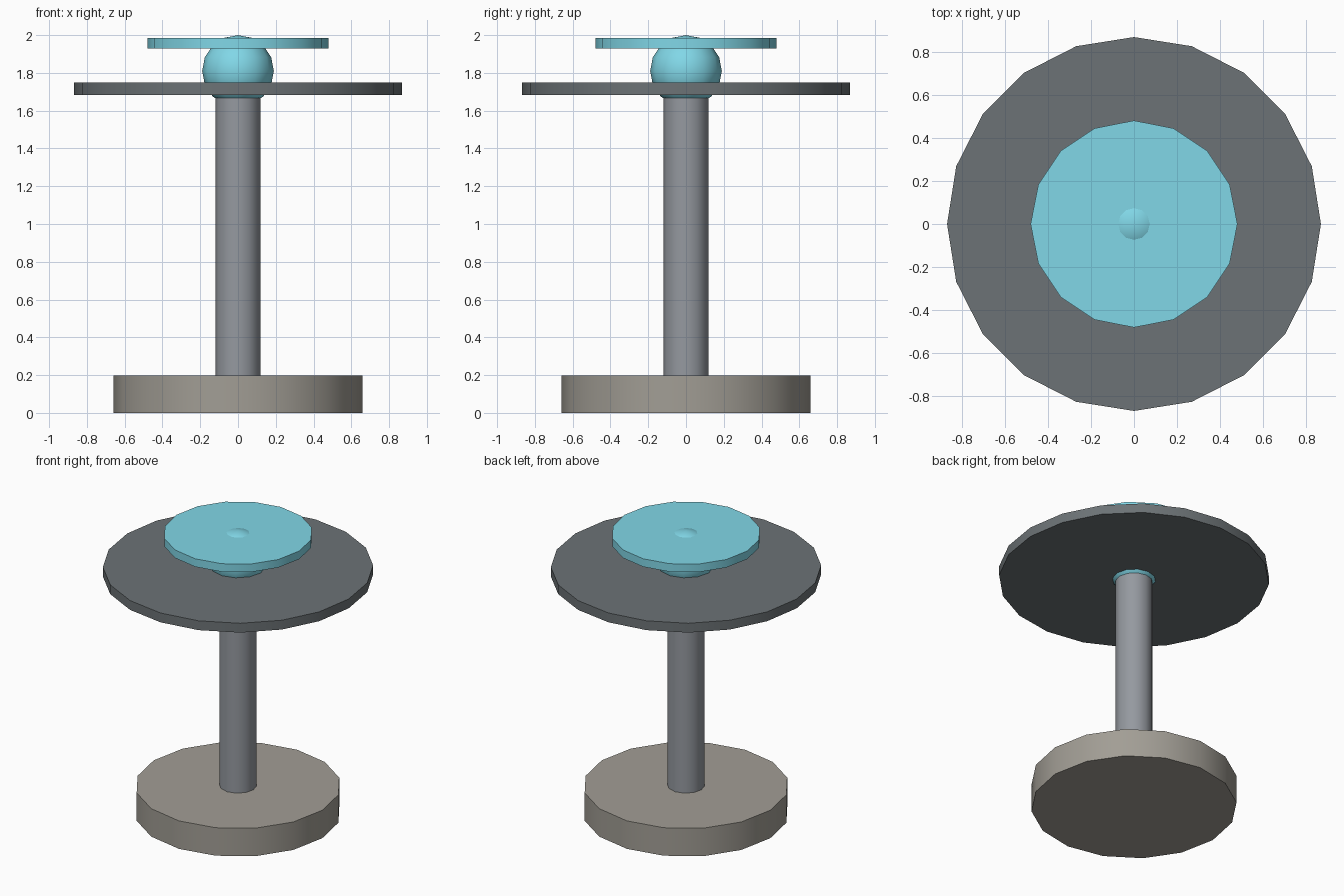
import bpy
import math

if "Cube" in bpy.data.objects:
    bpy.data.objects.remove(bpy.data.objects["Cube"])


def material(name, rgb):
    m = bpy.data.materials.new(name)
    m.diffuse_color = (*rgb, 1)
    m.use_nodes = True
    m.node_tree.nodes["Principled BSDF"].inputs["Base Color"].default_value = m.diffuse_color
    return m


def finish(name, mat):
    ob = bpy.context.object
    ob.name = name
    ob.data.materials.append(mat)
    bpy.ops.object.shade_smooth_by_angle(angle=math.radians(35))
    return ob


def disc(name, sides, radius, z0, z1, mat):
    # Upright cylinder between two heights, with a corner on the +x axis
    bpy.ops.mesh.primitive_cylinder_add(vertices=sides, radius=radius, depth=z1 - z0,
                                        location=(0, 0, (z0 + z1) / 2))
    return finish(name, mat)


stone = material("warm_stone", (0.36, 0.34, 0.30))
steel = material("steel", (0.30, 0.32, 0.35))
slate = material("slate", (0.15, 0.17, 0.18))
cyan = material("cyan", (0.22, 0.68, 0.80))

# Base, column and large plate
disc("base", 16, 0.66, 0.0, 0.198, stone)
disc("column", 12, 0.12, 0.198, 1.70, steel)
disc("large_plate", 20, 0.867, 1.683, 1.749, slate)

# Ball passing through both plates
bpy.ops.mesh.primitive_uv_sphere_add(segments=12, ring_count=8, radius=0.19,
                                     location=(0, 0, 1.81))
finish("ball", cyan)

# Small plate near the top of the ball
disc("small_plate", 16, 0.48, 1.928, 1.985, cyan)
